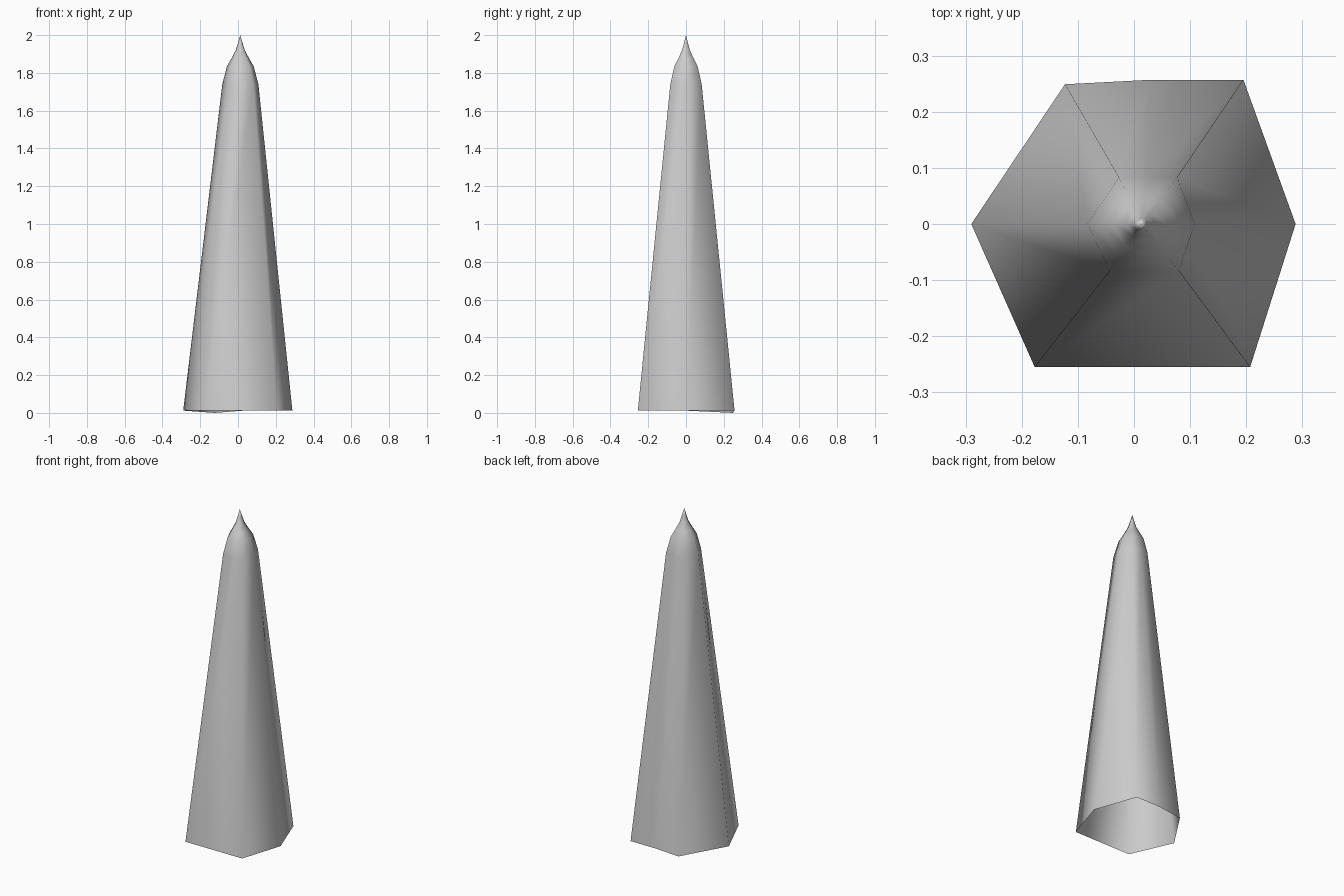
import bpy, bmesh

if "Cube" in bpy.data.objects:
    bpy.data.objects.remove(bpy.data.objects["Cube"])

# Irregular hexagonal footprint (one extra point on the back side) and shoulder
base = [(-0.29, 0, 0.012), (-0.177, -0.255, 0.012), (0.207, -0.255, 0.012),
        (0.288, 0, 0.012), (0.195, 0.257, 0.012), (0.03, 0.257, 0.012),
        (-0.123, 0.249, 0.0)]
shoulder = [(-0.083, 0), (-0.043, -0.083), (0.08, -0.083), (0.108, 0),
            (0.077, 0.083), (0.025, 0.083), (-0.027, 0.083)]
tip = (0.012, 0.0, 2.0)

# Scale of the shoulder outline at each height of the cap
levels = [(1.74, 1.0), (1.835, 0.74), (1.875, 0.5), (1.92, 0.25), (1.96, 0.12)]

bm = bmesh.new()
rings = [[bm.verts.new(p) for p in base]]
for z, s in levels:
    rings.append([bm.verts.new((tip[0] + (x - tip[0]) * s, y * s, z))
                  for x, y in shoulder])

# Tapered sides, open underneath
n = len(base)
for low, high in zip(rings, rings[1:]):
    for i in range(n):
        j = (i + 1) % n
        bm.faces.new((low[i], low[j], high[j], high[i]))

# Pointed top
apex = bm.verts.new(tip)
for i in range(n):
    bm.faces.new((rings[-1][i], rings[-1][(i + 1) % n], apex))
bmesh.ops.recalc_face_normals(bm, faces=bm.faces[:])
for f in bm.faces:
    f.smooth = True

mesh = bpy.data.meshes.new("spike")
bm.to_mesh(mesh)
bm.free()
spike = bpy.data.objects.new("spike", mesh)
bpy.context.collection.objects.link(spike)

grey = bpy.data.materials.new("light grey")
grey.diffuse_color = (0.6, 0.6, 0.6, 1)
grey.use_nodes = True
grey.node_tree.nodes["Principled BSDF"].inputs["Base Color"].default_value = grey.diffuse_color
mesh.materials.append(grey)
